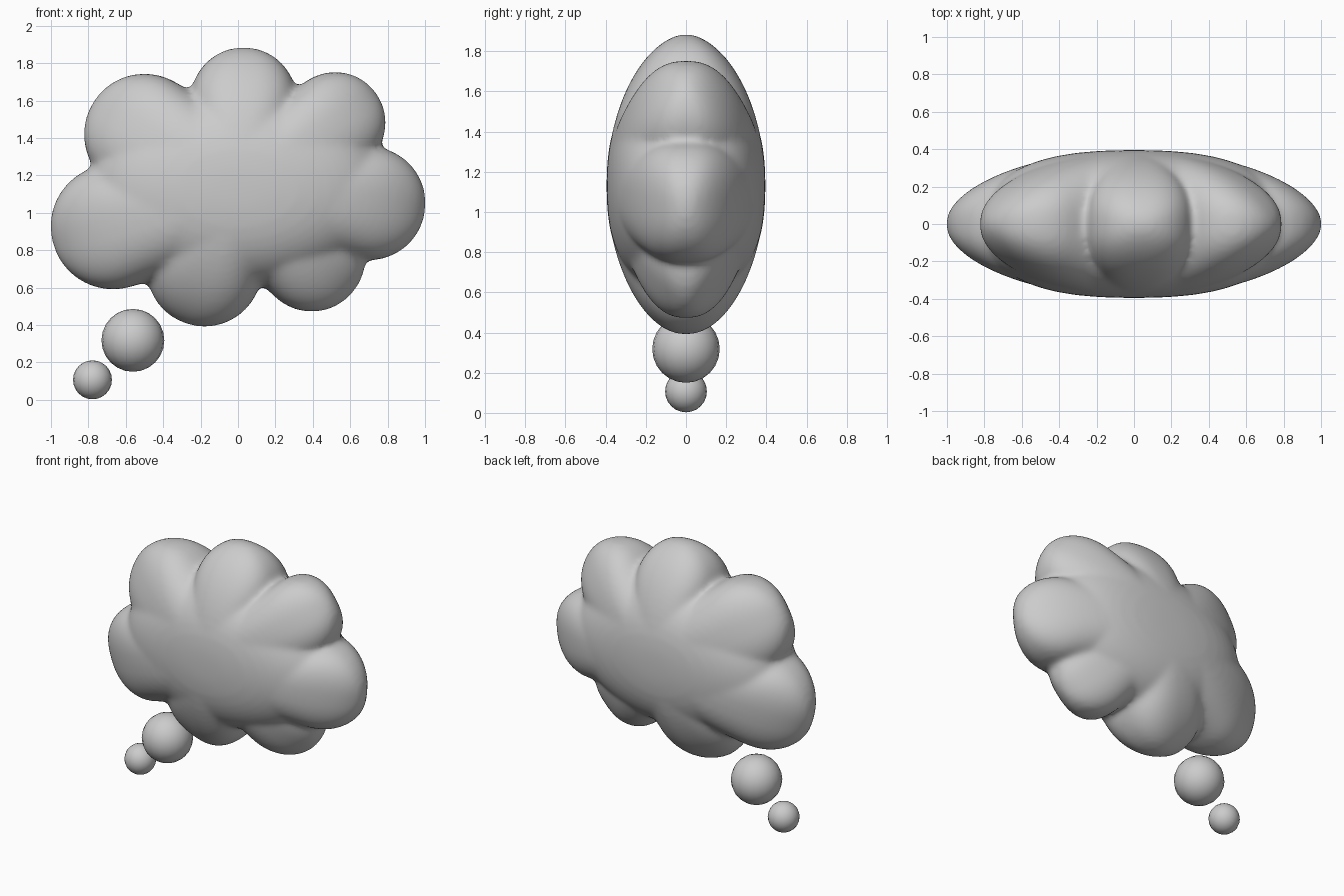
import bpy, bmesh, math
from mathutils import Vector

if "Cube" in bpy.data.objects:
    bpy.data.objects.remove(bpy.data.objects["Cube"])

CX, CZ, DEPTH = 0.0, 1.13, 0.395


def core(bm, rx, rz, p=2.5):
    # full, slightly boxy ellipsoid
    verts = bmesh.ops.create_icosphere(bm, subdivisions=5, radius=1)["verts"]
    for v in verts:
        rho = min(1, math.hypot(v.co.x, v.co.z))
        y = math.copysign((1 - rho ** p) ** (1 / p), v.co.y)
        v.co = (CX + v.co.x * rx, y * DEPTH, CZ + v.co.z * rz)


def lobe(bm, x, z, r, thick=1.0, rings=28, seg=40, p=2.5):
    # round puff in front view, thinning in depth from the middle to its tip
    d = Vector((x - CX, z - CZ))
    s0 = d.length
    d.normalize()
    tip = s0 + r
    verts = []
    for i in range(rings + 1):
        s = tip * math.sin(math.pi / 2 * i / rings)
        w = r if s < s0 else r * math.sqrt(max(0, 1 - ((s - s0) / r) ** 2))
        y = DEPTH * thick * max(0, 1 - (s / tip) ** 2) ** 0.56
        for k in range(seg):
            a = 2 * math.pi * k / seg
            c, n = math.cos(a), math.sin(a)
            u = math.copysign(abs(c) ** (2 / p), c) * w
            h = math.copysign(abs(n) ** (2 / p), n) * y
            verts.append(bm.verts.new((CX + d.x * s - d.y * u, h, CZ + d.y * s + d.x * u)))
    bmesh.ops.convex_hull(bm, input=verts)


# cloud: core plus seven puffs, fused and softened
bm = bmesh.new()
core(bm, 0.80, 0.53)
for puff in [
    (-0.50, 1.42, 0.324),
    (0.03, 1.60, 0.285),
    (0.52, 1.483, 0.270),
    (0.70, 1.05, 0.304),
    (0.395, 0.757, 0.286, 0.88),
    (-0.18, 0.70, 0.309),
    (-0.668, 0.925, 0.335),
]:
    lobe(bm, *puff)
loose = [v for v in bm.verts if not v.link_faces]
bmesh.ops.delete(bm, geom=loose, context='VERTS')
bmesh.ops.recalc_face_normals(bm, faces=bm.faces)
me = bpy.data.meshes.new("cloud")
bm.to_mesh(me)
bm.free()
cloud = bpy.data.objects.new("cloud", me)
bpy.context.collection.objects.link(cloud)
rm = cloud.modifiers.new("fuse", 'REMESH')
rm.mode = 'VOXEL'
rm.voxel_size = 0.018
rm.use_smooth_shade = True
sm = cloud.modifiers.new("soften", 'SMOOTH')
sm.factor = 0.5
sm.iterations = 12

# two trailing bubbles
for name, x, z, r in [("large_bubble", -0.562, 0.318, 0.168),
                      ("small_bubble", -0.778, 0.107, 0.104)]:
    bpy.ops.mesh.primitive_uv_sphere_add(segments=20, ring_count=12, radius=r,
                                         location=(x, 0, z))
    bpy.context.object.name = name
    bpy.ops.object.shade_smooth()
